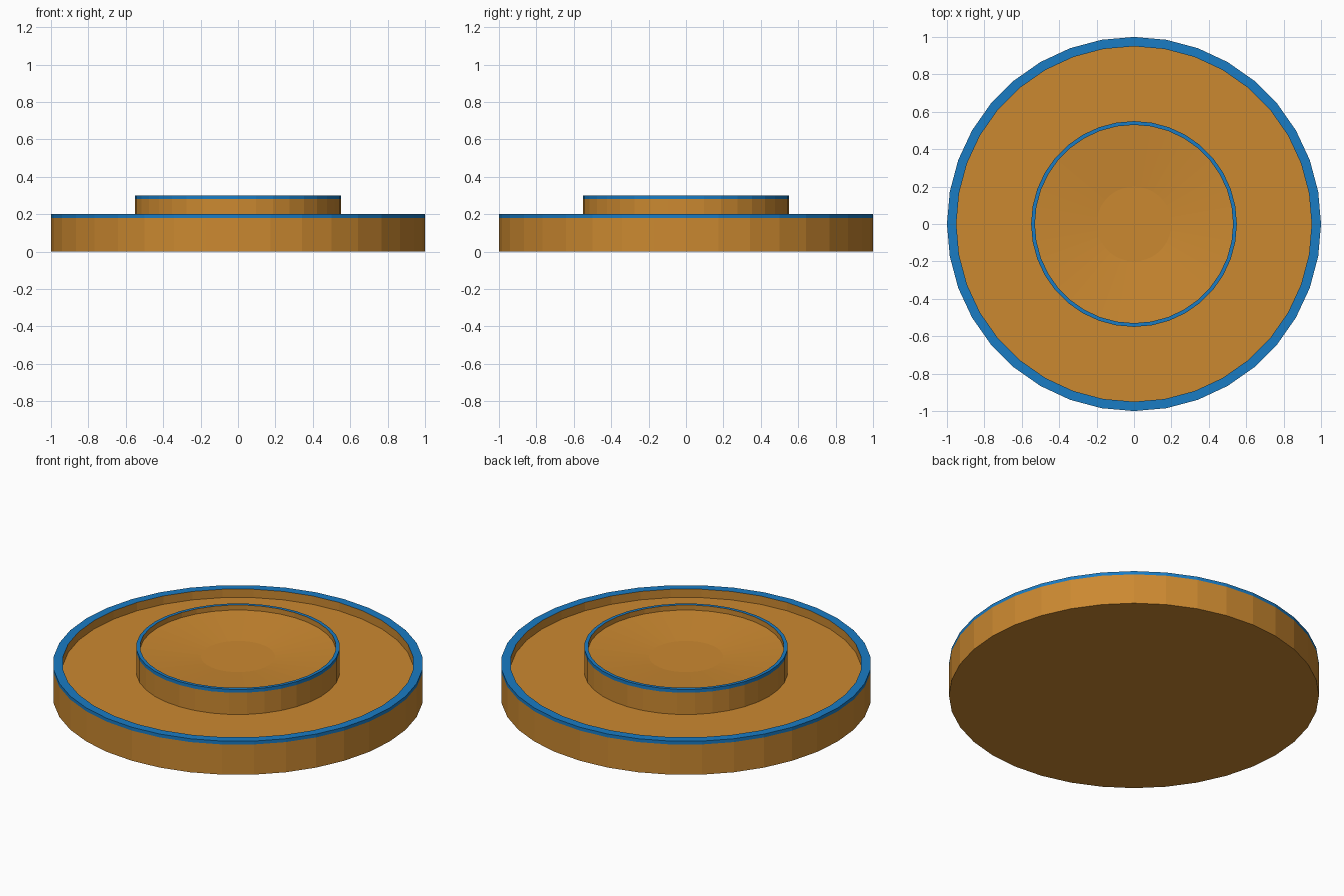
import bpy, bmesh
from math import cos, sin, tau

if "Cube" in bpy.data.objects:
    bpy.data.objects.remove(bpy.data.objects["Cube"])

SIDES = 36


def material(name, color):
    m = bpy.data.materials.new(name)
    m.diffuse_color = (*color, 1)
    m.use_nodes = True
    m.node_tree.nodes["Principled BSDF"].inputs["Base Color"].default_value = m.diffuse_color
    return m


BROWN = material("brown", (0.60, 0.25, 0.03))
BLUE = material("blue", (0.01, 0.20, 0.55))


def lathe(name, profile, mats, blue_spans=()):
    """Revolve (radius, z) points; radius 0 is not used, end rings are capped."""
    bm = bmesh.new()
    rings = [[bm.verts.new((r * cos(tau * i / SIDES), r * sin(tau * i / SIDES), z))
              for i in range(SIDES)] for r, z in profile]
    for s, (a, b) in enumerate(zip(rings, rings[1:])):
        for i in range(SIDES):
            j = (i + 1) % SIDES
            face = bm.faces.new((a[i], a[j], b[j], b[i]))
            face.material_index = 1 if s in blue_spans else 0
    bm.faces.new(rings[0][::-1])
    bm.faces.new(rings[-1])
    bmesh.ops.recalc_face_normals(bm, faces=bm.faces)
    me = bpy.data.meshes.new(name)
    bm.to_mesh(me)
    bm.free()
    for m in mats:
        me.materials.append(m)
    ob = bpy.data.objects.new(name, me)
    bpy.context.collection.objects.link(ob)
    return ob


# Shallow tray: outer wall, blue rim edge and top, inner wall, floor
lathe("tray", [(1, 0), (1, 0.18), (1, 0.2), (0.95, 0.2), (0.95, 0.15), (0.55, 0.15)],
      [BROWN, BLUE], {1, 2})

# Raised dish: wall, blue rim, sloping bowl down to a flat centre
lathe("raised_dish", [(0.55, 0.15), (0.55, 0.28), (0.55, 0.3), (0.53, 0.3),
                      (0.53, 0.27), (0.2, 0.24)],
      [BROWN, BLUE], {1, 2})
